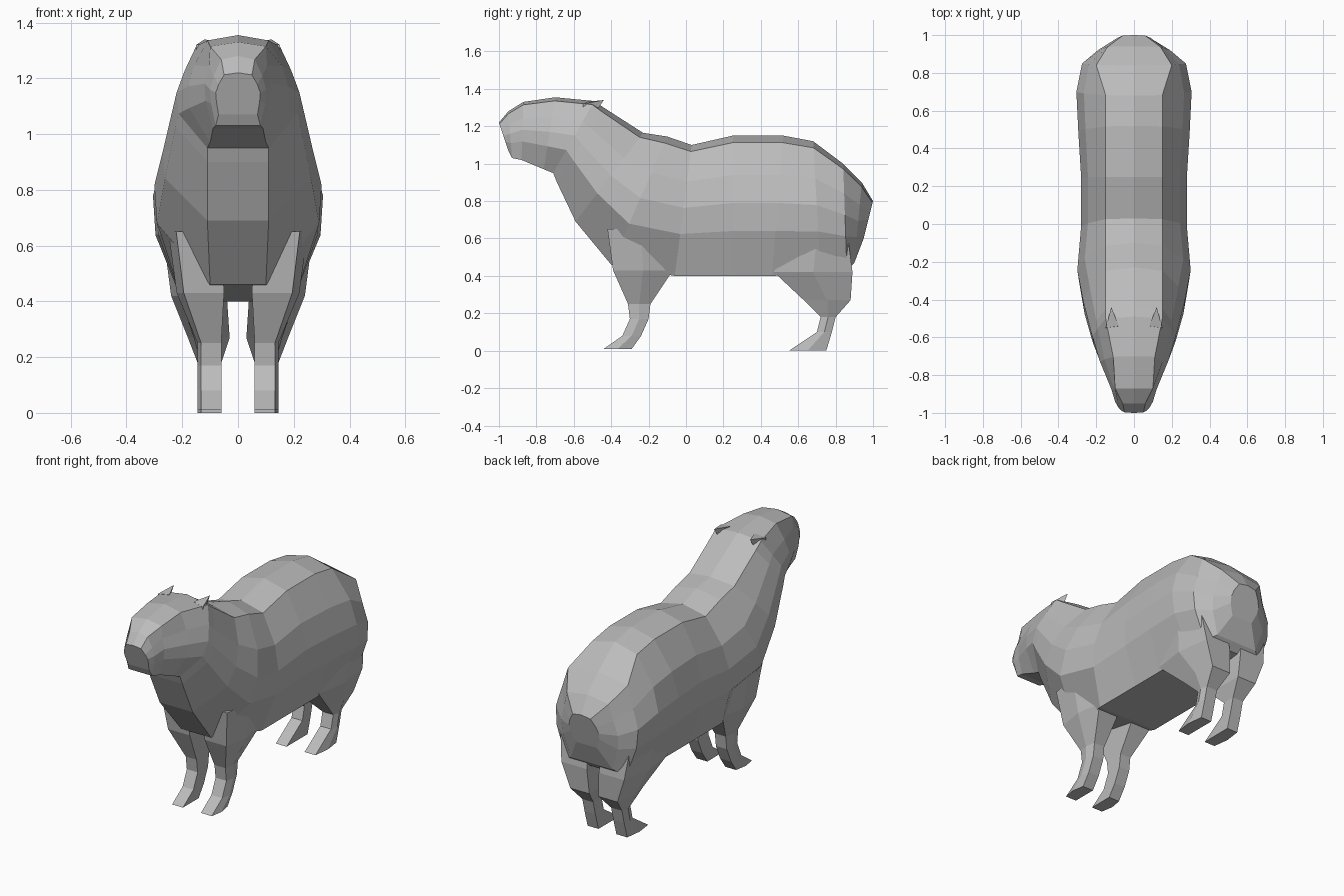
import bpy
import bmesh
from mathutils import Vector

cube = bpy.data.objects.get("Cube")
if cube:
    bpy.data.objects.remove(cube, do_unlink=True)

grey = 0.5
fur = bpy.data.materials.new("grey_fur")
fur.use_nodes = True
fur.diffuse_color = (grey, grey, grey, 1)
shader = fur.node_tree.nodes["Principled BSDF"]
shader.inputs["Base Color"].default_value = fur.diffuse_color


def loft(name, rings, mirror=False):
    """Skin closed rings of points, cap both ends, optionally mirror in x."""
    bm = bmesh.new()
    loops = [[bm.verts.new(point) for point in ring] for ring in rings]
    for near, far in zip(loops, loops[1:]):
        for i in range(len(near)):
            bm.faces.new((near[i - 1], near[i], far[i], far[i - 1]))
    bm.faces.new(loops[0])
    bm.faces.new(loops[-1])
    bmesh.ops.recalc_face_normals(bm, faces=bm.faces)
    mesh = bpy.data.meshes.new(name)
    bm.to_mesh(mesh)
    bm.free()
    mesh.materials.append(fur)
    part = bpy.data.objects.new(name, mesh)
    bpy.context.collection.objects.link(part)
    if mirror:
        part.modifiers.new("Mirror", "MIRROR")


def section(back, belly, full=0.28, flat=0.15, keel=0.2):
    """Slanted body section: flat back, rounded flanks, flat keel."""
    top, bottom = Vector((0, *back)), Vector((0, *belly))
    widths = {0.05: flat, 0.28: full * 0.87, 0.48: full, 0.68: full * 0.97, 1: keel}
    side = [top.lerp(bottom, drop) + Vector((width, 0, 0))
            for drop, width in widths.items()]
    other = [Vector((-p.x, p.y, p.z)) for p in reversed(side)]
    return [top, *side, bottom, *other]


def leg_section(height, front, back, outer=0.145, inner=0.06):
    """Level leg section, rounded on the outside."""
    shin = outer - (outer - inner) * 0.15
    middle = (front + back) / 2
    outline = ((inner, front), (shin, front), (outer, middle), (shin, back), (inner, back))
    return [(x, y, height) for x, y in outline]


# Muzzle, skull, neck, barrel and rump in one skin
loft("body", [
    section(back=(-1, 1.22), belly=(-0.95, 1.07), full=0.08, flat=0.05, keel=0.07),
    section(back=(-0.95, 1.28), belly=(-0.93, 1.03), full=0.1, flat=0.06, keel=0.08),
    section(back=(-0.87, 1.33), belly=(-0.88, 1.02), full=0.12, flat=0.1, keel=0.09),
    section(back=(-0.7, 1.355), belly=(-0.76, 0.97), full=0.18, flat=0.11, keel=0.1),
    section(back=(-0.49, 1.335), belly=(-0.71, 0.95), full=0.22, keel=0.11),
    section(back=(-0.44, 1.3), belly=(-0.69, 0.9), full=0.23, keel=0.11),
    section(back=(-0.23, 1.165), belly=(-0.59, 0.69), full=0.27, keel=0.11),
    section(back=(-0.1, 1.145), belly=(-0.4, 0.46), full=0.3, keel=0.1),
    section(back=(0.03, 1.1), belly=(-0.06, 0.4)),
    section(back=(0.25, 1.15), belly=(0.25, 0.4)),
    section(back=(0.52, 1.15), belly=(0.46, 0.4), full=0.295),
    section(back=(0.68, 1.12), belly=(0.72, 0.41), full=0.305),
    section(back=(0.84, 1), belly=(0.86, 0.43), full=0.275, flat=0.2),
    section(back=(0.94, 0.9), belly=(0.9, 0.47), full=0.19, flat=0.14, keel=0.14),
    section(back=(1, 0.8), belly=(0.95, 0.6), full=0.1, flat=0.06, keel=0.07),
])

# Front legs with forward-pointing feet
loft("front_legs", [
    leg_section(height=0.65, front=-0.42, back=-0.06, outer=0.25),
    leg_section(height=0.43, front=-0.39, back=-0.07, outer=0.22, inner=0.05),
    leg_section(height=0.25, front=-0.31, back=-0.19),
    leg_section(height=0.17, front=-0.3, back=-0.2),
    leg_section(height=0.08, front=-0.34, back=-0.24),
    leg_section(height=0.01, front=-0.44, back=-0.29),
], mirror=True)

# Hind legs with heavy thighs and hocks
loft("hind_legs", [
    leg_section(height=0.65, front=0.55, back=0.86, outer=0.27),
    leg_section(height=0.42, front=0.47, back=0.89, outer=0.24, inner=0.04),
    leg_section(height=0.27, front=0.63, back=0.88, outer=0.18, inner=0.03),
    leg_section(height=0.18, front=0.72, back=0.8),
    leg_section(height=0.1, front=0.7, back=0.78),
    leg_section(height=0, front=0.55, back=0.75),
], mirror=True)

# Small swept-back ears
ear_base = [(0.07, -0.55, 1.3), (0.15, -0.55, 1.28), (0.12, -0.48, 1.28)]
ear_rim = [(0.08, -0.54, 1.33), (0.15, -0.55, 1.32), (0.12, -0.44, 1.34)]
loft("ears", [ear_base, ear_rim], mirror=True)
